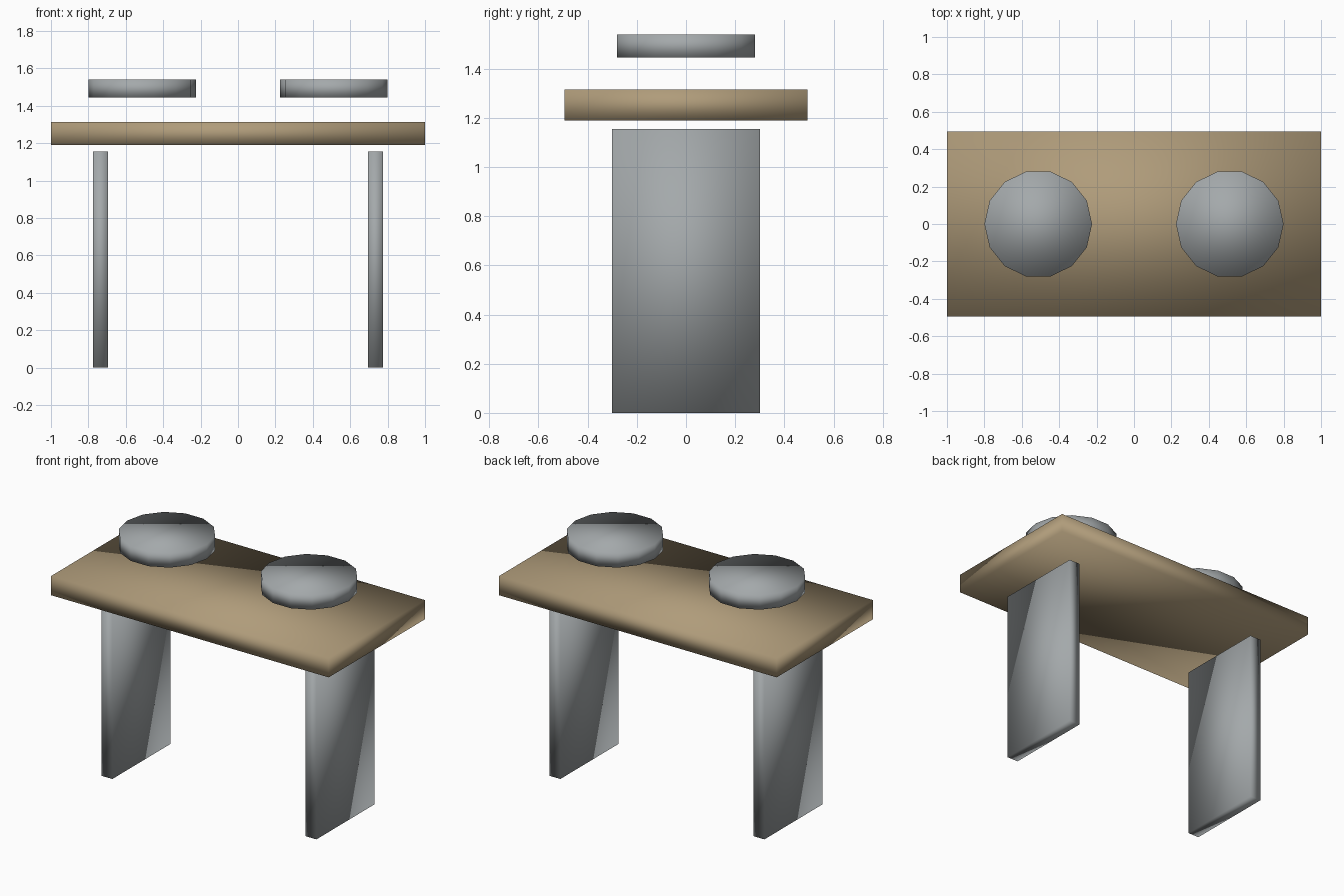
import bpy
import bmesh
from mathutils import Matrix

default = bpy.data.objects.get("Cube")
if default:
    bpy.data.objects.remove(default, do_unlink=True)


def make_material(name, color):
    mat = bpy.data.materials.new(name)
    mat.use_nodes = True
    mat.diffuse_color = color
    mat.node_tree.nodes["Principled BSDF"].inputs["Base Color"].default_value = color
    return mat


def add_object(name, bm, location, mat):
    mesh = bpy.data.meshes.new(name)
    bm.to_mesh(mesh)
    bm.free()
    mesh.materials.append(mat)
    # the soft look comes from normals blended across every edge
    mesh.shade_smooth()
    obj = bpy.data.objects.new(name, mesh)
    obj.location = location
    bpy.context.collection.objects.link(obj)
    return obj


def box(name, size, location, mat):
    bm = bmesh.new()
    bmesh.ops.create_cube(bm, size=1, matrix=Matrix.Diagonal((*size, 1)))
    return add_object(name, bm, location, mat)


def disc(name, radius, height, sides, location, mat):
    bm = bmesh.new()
    # corners of the polygon point along the x axis
    turn = Matrix.Rotation(1.5707963, 4, "Z")
    bmesh.ops.create_cone(bm, cap_ends=True, segments=sides, radius1=radius,
                          radius2=radius, depth=height, matrix=turn)
    return add_object(name, bm, location, mat)


wood = make_material("tan wood", (0.43, 0.33, 0.195, 1))
metal = make_material("grey metal", (0.37, 0.395, 0.405, 1))

# Table top
box("table_top", (2.0, 0.99, 0.125), (0, 0, 1.252), wood)

# Slab legs and the round pads floating above the top
for side, sign in (("left", 1), ("right", -1)):
    box(side + "_leg", (0.08, 0.6, 1.155), (sign * 0.735, 0, 0.5775), metal)
    disc(side + "_pad", 0.288, 0.095, 14, (sign * 0.512, 0, 1.492), metal)
